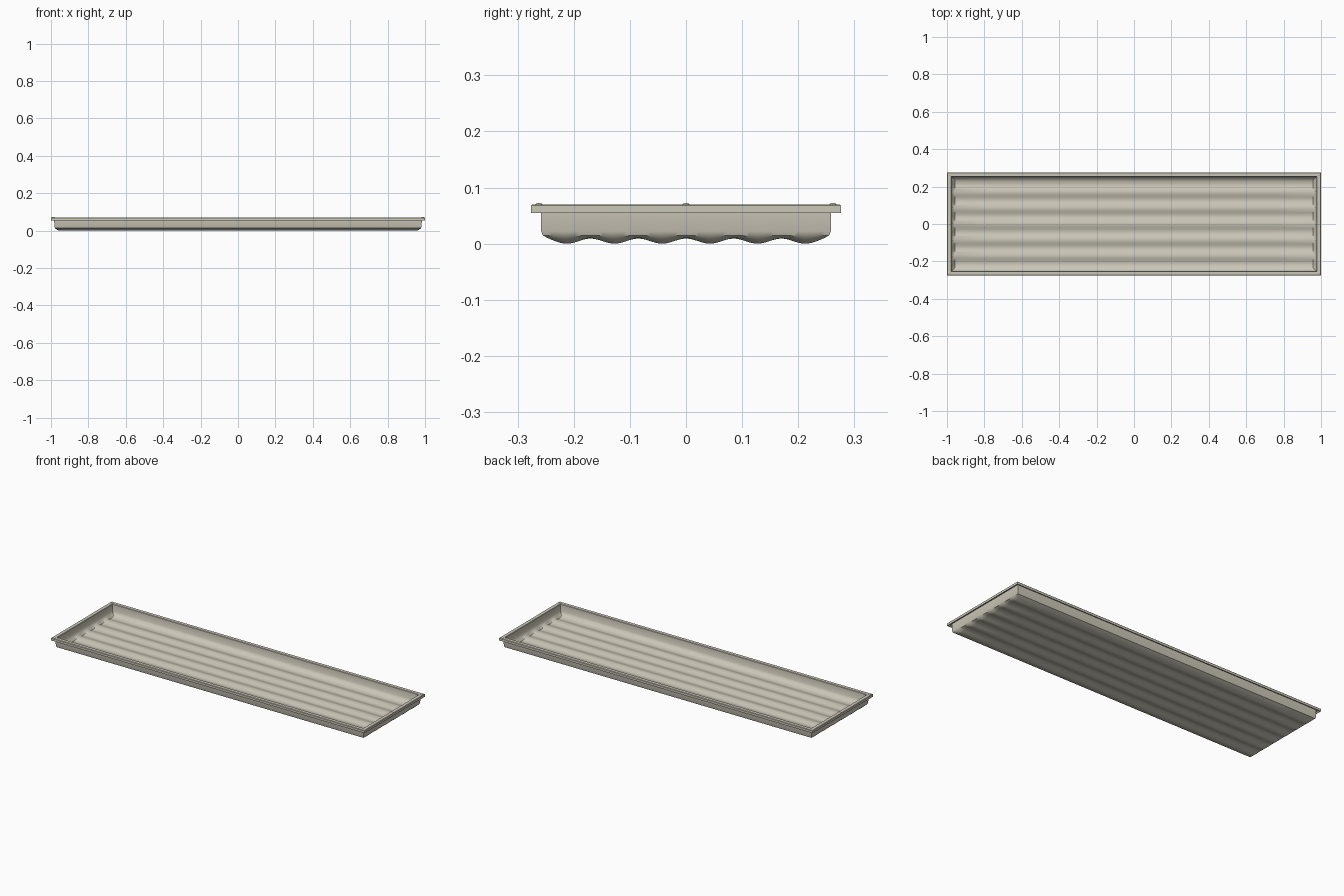
import bpy, bmesh, math

if "Cube" in bpy.data.objects:
    bpy.data.objects.remove(bpy.data.objects["Cube"])

HX, HY = 1.0, 0.276          # half size of the rim
NX, NY = 10, 96              # segments along each side
PITCH = 0.085                # spacing of the floor ribs

mat = bpy.data.materials.new("warm_grey_plastic")
mat.diffuse_color = (0.60, 0.57, 0.48, 1)
mat.use_nodes = True
mat.node_tree.nodes["Principled BSDF"].inputs["Base Color"].default_value = mat.diffuse_color


def wave(y):
    return 0.0045 + 0.0045 * math.cos(2 * math.pi * y / PITCH)


# Grid parameters and the walk around their border
us = [-1 + 2 * i / NX for i in range(NX + 1)]
vs = [-1 + 2 * j / NY for j in range(NY + 1)]
border = ([(i, 0) for i in range(NX)] + [(NX, j) for j in range(NY)] +
          [(i, NY) for i in range(NX, 0, -1)] + [(0, j) for j in range(NY, 0, -1)])

bm = bmesh.new()


def floor(inset, lift, flip):
    """Ribbed floor sheet; returns its border loop."""
    g = {}
    for i, u in enumerate(us):
        for j, v in enumerate(vs):
            y = v * (HY - inset)
            g[i, j] = bm.verts.new((u * (HX - inset), y, wave(y) + lift))
    for i in range(NX):
        for j in range(NY):
            f = [g[i, j], g[i + 1, j], g[i + 1, j + 1], g[i, j + 1]]
            bm.faces.new(f[::-1] if flip else f)
    return [g[k] for k in border]


def ring(inset, z, mix=0.0):
    """Rectangular loop; mix blends in the rib height."""
    out = []
    for i, j in border:
        y = vs[j] * (HY - inset)
        out.append(bm.verts.new((us[i] * (HX - inset), y, z * (1 - mix) + wave(y) * mix)))
    return out


# Profile from under the floor, up the wall, round the lip and down inside
loops = [floor(0.042, 0, True)]
for args in [(0.030, 0.012, 0.55), (0.021, 0.015, 0.1), (0.018, 0.022), (0.017, 0.064),
             (0.004, 0.064), (0.004, 0.055), (0.0, 0.055), (0.0, 0.068), (0.002, 0.070),
             (0.021, 0.070), (0.023, 0.068), (0.024, 0.030), (0.030, 0.020)]:
    loops.append(ring(*args))
loops.append(floor(0.042, 0.006, False))
n = len(border)
for a, b in zip(loops, loops[1:]):
    for k in range(n):
        m = (k + 1) % n
        bm.faces.new((a[k], a[m], b[m], b[k]))
bmesh.ops.recalc_face_normals(bm, faces=bm.faces[:])
me = bpy.data.meshes.new("tray")
bm.to_mesh(me)
bm.free()
tray = bpy.data.objects.new("tray", me)
bpy.context.collection.objects.link(tray)
me.materials.append(mat)
bpy.context.view_layer.objects.active = tray
tray.select_set(True)
bpy.ops.object.shade_smooth_by_angle(angle=math.radians(35))

# Small stacking bumps on the rim
for x in (-0.988, 0.988):
    for y in (-0.262, 0, 0.262):
        bpy.ops.mesh.primitive_uv_sphere_add(segments=12, ring_count=6, radius=1,
                                             location=(x, y, 0.0695))
        bump = bpy.context.object
        bump.name = "rim_bump"
        bump.scale = (0.007, 0.007, 0.0028)
        bump.data.materials.append(mat)
        bpy.ops.object.shade_smooth()
